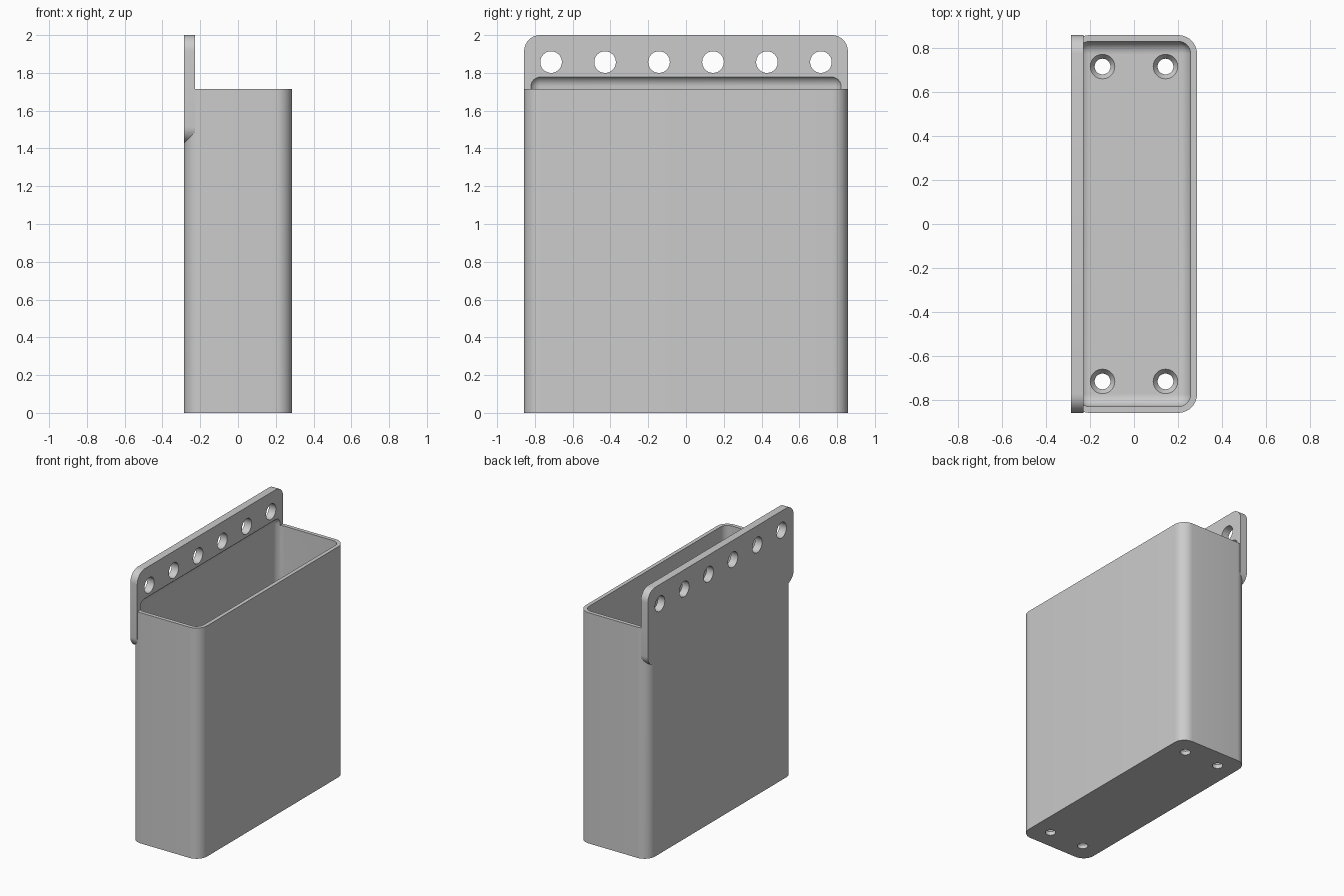
import bpy
import bmesh
import math
from mathutils import Matrix, Vector

cube = bpy.data.objects.get("Cube")
if cube:
    bpy.data.objects.remove(cube, do_unlink=True)

U = 2 / 70  # one design millimetre; the whole part is 70 mm tall

grey = bpy.data.materials.new("light grey plastic")
grey.use_nodes = True
grey.diffuse_color = (0.6, 0.6, 0.6, 1)
grey.node_tree.nodes["Principled BSDF"].inputs["Base Color"].default_value = (0.6, 0.6, 0.6, 1)


def add_object(name, bm):
    bmesh.ops.recalc_face_normals(bm, faces=bm.faces)
    mesh = bpy.data.meshes.new(name)
    bm.to_mesh(mesh)
    bm.free()
    mesh.materials.append(grey)
    obj = bpy.data.objects.new(name, mesh)
    bpy.context.collection.objects.link(obj)
    return obj


def rounded_box(name, low, high, radius, axis=None):
    """Box in mm; rounds the edges along one axis, or all edges."""
    low, high = Vector(low) * U, Vector(high) * U
    bm = bmesh.new()
    bmesh.ops.create_cube(bm, size=1)
    size = high - low
    for v in bm.verts:
        v.co = Vector(c * s for c, s in zip(v.co, size)) + (low + high) / 2
    edges = [e for e in bm.edges if axis is None
             or abs((e.verts[0].co - e.verts[1].co)[axis]) > 0.001]
    bmesh.ops.bevel(bm, geom=edges, offset=radius * U, segments=10,
                    profile=0.5, affect='EDGES', clamp_overlap=False)
    return add_object(name, bm)


def drill(name, center, stages, rot=Matrix()):
    """Round cutter from (radius, height) stages in mm along its axis."""
    bm = bmesh.new()
    n = 40
    rings = [[bm.verts.new((r * U * math.cos(i * math.tau / n),
                            r * U * math.sin(i * math.tau / n), h * U))
              for i in range(n)] for r, h in stages]
    for a, b in zip(rings, rings[1:]):
        for i in range(n):
            j = (i + 1) % n
            bm.faces.new((a[i], a[j], b[j], b[i]))
    bm.faces.new(rings[0])
    bm.faces.new(rings[-1])
    bm.transform(Matrix.Translation(Vector(center) * U) @ rot)
    return add_object(name, bm)


def combine(target, tool, operation):
    mod = target.modifiers.new(tool.name, 'BOOLEAN')
    mod.operation = operation
    mod.solver = 'EXACT'
    mod.object = tool
    bpy.ops.object.select_all(action='DESELECT')
    bpy.context.view_layer.objects.active = target
    target.select_set(True)
    bpy.ops.object.modifier_apply(modifier=mod.name)
    bpy.data.objects.remove(tool, do_unlink=True)


# Bin body with the hanging plate fused to its back
holder = rounded_box("wall_bin", (-10, -30, 0), (10, 30, 60), 3, axis=2)
plate = rounded_box("hanging_plate", (-10, -30, 50), (-8, 30, 70), 3, axis=0)
combine(holder, plate, 'UNION')

# Rounded cavity, which also scoops the plate just above the rim
cavity = rounded_box("cavity_cutter", (-9, -29, 2), (9, 29, 62.5), 2)
combine(holder, cavity, 'DIFFERENCE')

# Row of hanging holes
across = Matrix.Rotation(math.pi / 2, 4, 'Y')
for i in range(6):
    hole = drill("hanging_hole_cutter", (-9, -25 + 10 * i, 65), [(2, -3), (2, 3)], across)
    combine(holder, hole, 'DIFFERENCE')

# Countersunk screw holes in the floor
for x in (-5, 5):
    for y in (-25, 25):
        hole = drill("screw_hole_cutter", (x, y, 0),
                     [(1.25, -1), (1.25, 1), (1.95, 2), (1.95, 3)])
        combine(holder, hole, 'DIFFERENCE')

bpy.ops.object.select_all(action='DESELECT')
holder.select_set(True)
bpy.context.view_layer.objects.active = holder
bpy.ops.object.shade_smooth_by_angle(angle=math.radians(30))
